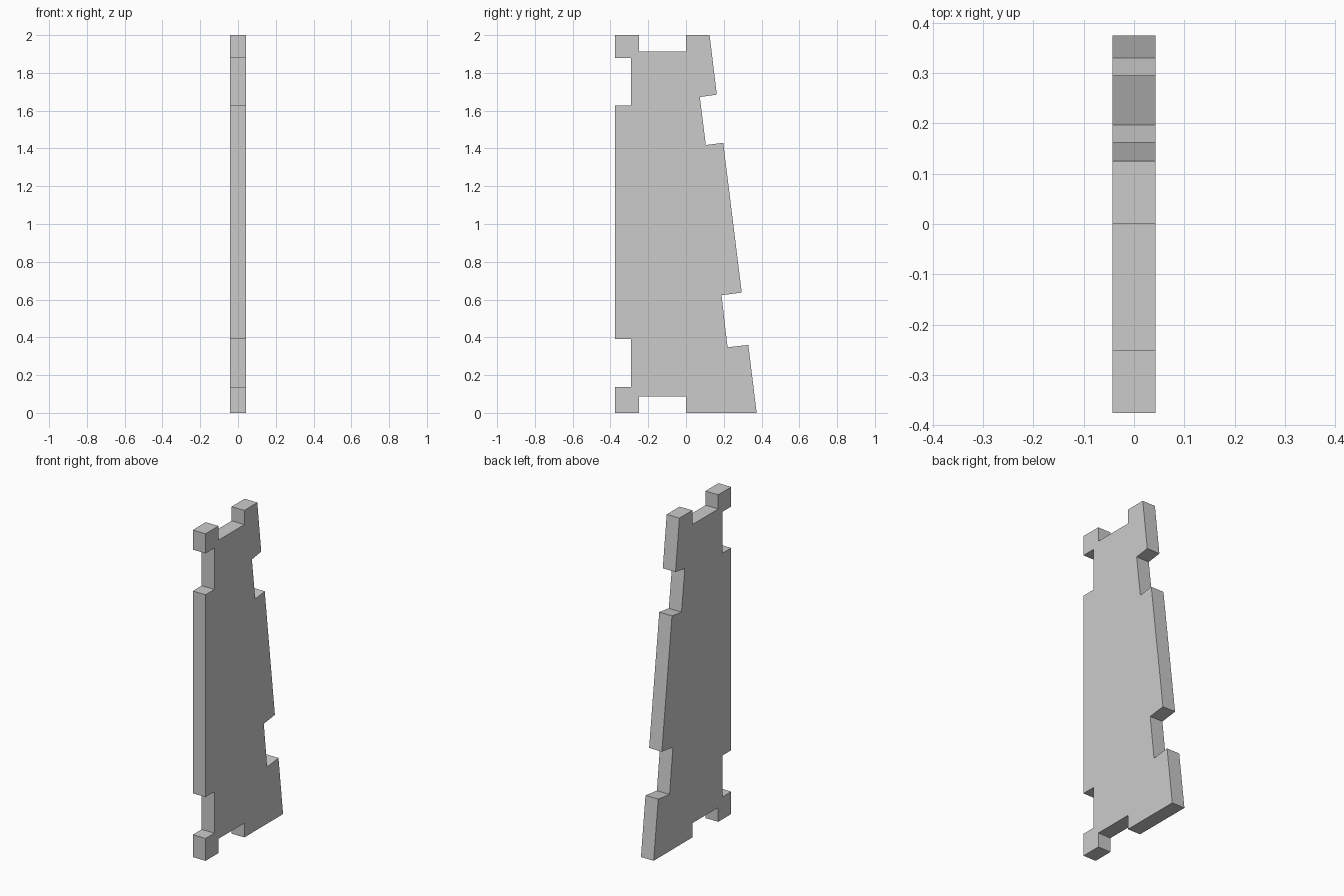
import bpy
import bmesh

cube = bpy.data.objects.get("Cube")
if cube:
    bpy.data.objects.remove(cube, do_unlink=True)

HEIGHT = 2.0
HALF_THICKNESS = 0.043
FRONT = -0.375
SLOT_FRONT = -0.29

# Plain grey board material
grey = bpy.data.materials.new("plain_grey")
grey.use_nodes = True
color = (0.6, 0.6, 0.6, 1.0)
grey.diffuse_color = color
for node in grey.node_tree.nodes:
    if node.type == 'BSDF_PRINCIPLED':
        node.inputs["Base Color"].default_value = color

# Bottom slot, from front to back
bottom = [(FRONT, 0), (-0.25, 0), (-0.25, 0.087), (0, 0.087), (0, 0)]

# Sloping back edge with two slots cut square to the slope, from bottom to top
back = [(0.374, 0), (0.33, 0.36), (0.22, 0.347), (0.188, 0.623),
        (0.295, 0.637), (0.197, 1.43), (0.105, 1.418), (0.073, 1.672),
        (0.163, 1.685), (0.125, HEIGHT)]

# Top slot mirrors the bottom one
top = [(y, HEIGHT - z) for y, z in reversed(bottom)]

# Straight front edge with two slots, from top to bottom
front = []
for low, high in ((1.627, 1.88), (0.137, 0.39)):
    front += [(FRONT, high), (SLOT_FRONT, high), (SLOT_FRONT, low), (FRONT, low)]

# Extrude the outline into a flat board
bm = bmesh.new()
outline = bottom + back + top + front
face = bm.faces.new([bm.verts.new((-HALF_THICKNESS, y, z)) for y, z in outline])
extruded = bmesh.ops.extrude_face_region(bm, geom=[face])
moved = [v for v in extruded["geom"] if isinstance(v, bmesh.types.BMVert)]
bmesh.ops.translate(bm, verts=moved, vec=(2 * HALF_THICKNESS, 0, 0))
bmesh.ops.recalc_face_normals(bm, faces=bm.faces[:])

mesh = bpy.data.meshes.new("slotted_side_panel")
bm.to_mesh(mesh)
bm.free()
mesh.materials.append(grey)
panel = bpy.data.objects.new("slotted_side_panel", mesh)
bpy.context.collection.objects.link(panel)
